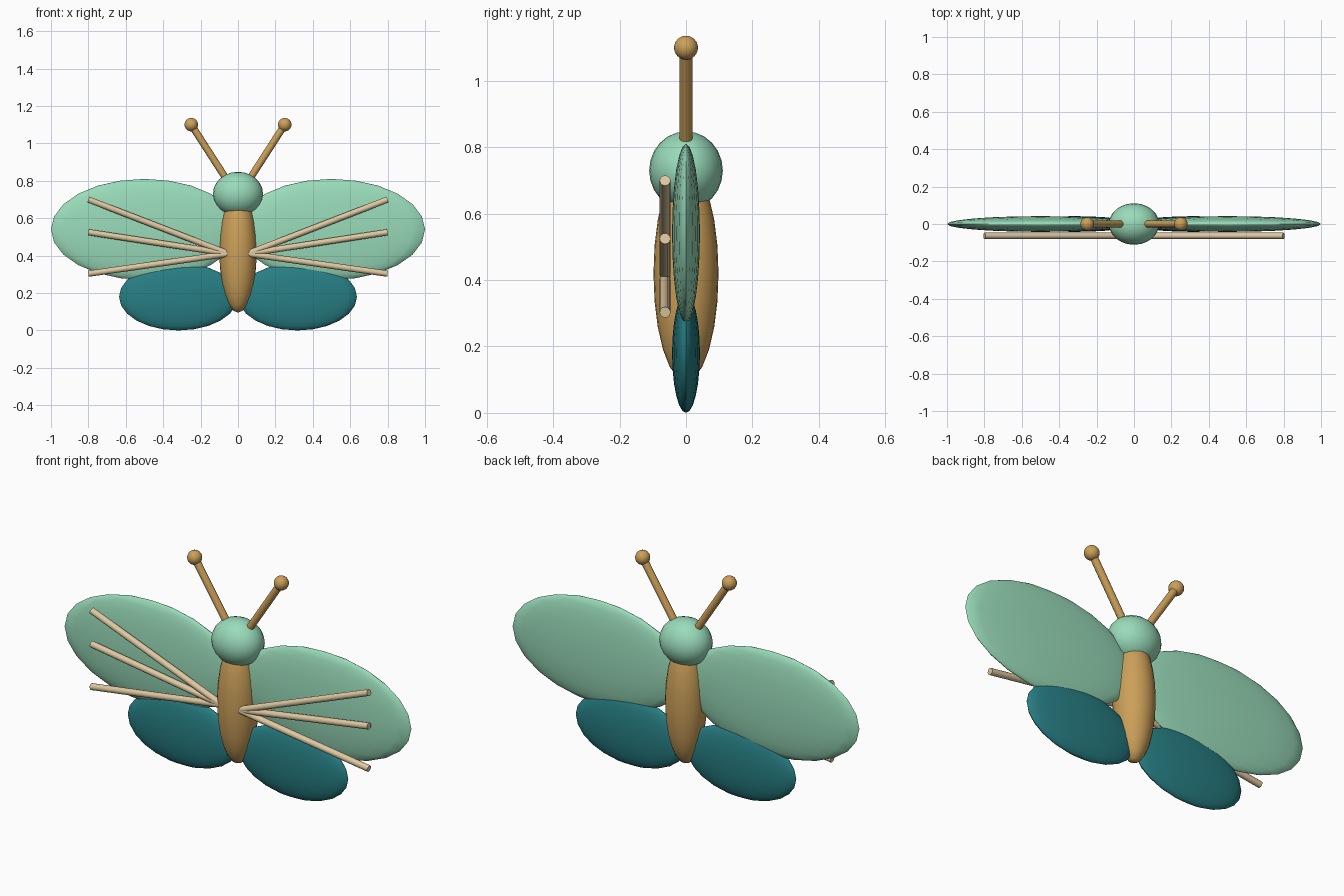
import bpy
from math import radians
from mathutils import Vector

if "Cube" in bpy.data.objects:
    bpy.data.objects.remove(bpy.data.objects["Cube"])


def material(name, rgb):
    m = bpy.data.materials.new(name)
    m.diffuse_color = (*rgb, 1)
    m.use_nodes = True
    m.node_tree.nodes["Principled BSDF"].inputs["Base Color"].default_value = m.diffuse_color
    return m


mint = material("mint", (0.32, 0.71, 0.49))
teal = material("teal", (0.02, 0.21, 0.23))
tan = material("tan", (0.60, 0.35, 0.10))
cream = material("cream", (0.74, 0.58, 0.36))


def finish(name, mat):
    ob = bpy.context.object
    ob.name = name
    ob.data.materials.append(mat)
    bpy.ops.object.shade_smooth_by_angle(angle=radians(40))
    return ob


def ellipsoid(name, centre, radii, mat):
    bpy.ops.mesh.primitive_uv_sphere_add(segments=24, ring_count=12, radius=1, location=centre)
    bpy.context.object.scale = radii
    bpy.ops.object.transform_apply(location=False, rotation=False, scale=True)
    return finish(name, mat)


def rod(name, a, b, radius, mat):
    a, b = Vector(a), Vector(b)
    d = b - a
    bpy.ops.mesh.primitive_cylinder_add(vertices=12, radius=radius, depth=d.length,
                                        location=(a + b) / 2,
                                        rotation=d.to_track_quat('Z', 'Y').to_euler())
    return finish(name, mat)


# Body and head
ellipsoid("body", (0, 0, 0.42), (0.10, 0.098, 0.325), tan)
ellipsoid("head", (0, 0, 0.73), (0.134, 0.111, 0.118), mint)

for side, s in (("left", -1), ("right", 1)):
    # Wings
    ellipsoid(f"upper_wing_{side}", (s * 0.5, 0, 0.54), (0.5, 0.042, 0.27), mint)
    ellipsoid(f"lower_wing_{side}", (s * 0.318, 0, 0.18), (0.318, 0.042, 0.18), teal)
    # Antennae with round tips
    rod(f"antenna_{side}", (s * 0.05, 0, 0.79), (s * 0.25, 0, 1.10), 0.019, tan)
    ellipsoid(f"antenna_tip_{side}", (s * 0.25, 0, 1.10), (0.036, 0.036, 0.036), tan)
    # Thin rods fanning out in front of the wings
    for i, z in enumerate((0.70, 0.525, 0.303)):
        rod(f"wing_rod_{side}_{i + 1}", (s * 0.05, -0.063, 0.41), (s * 0.8, -0.063, z), 0.0165, cream)
